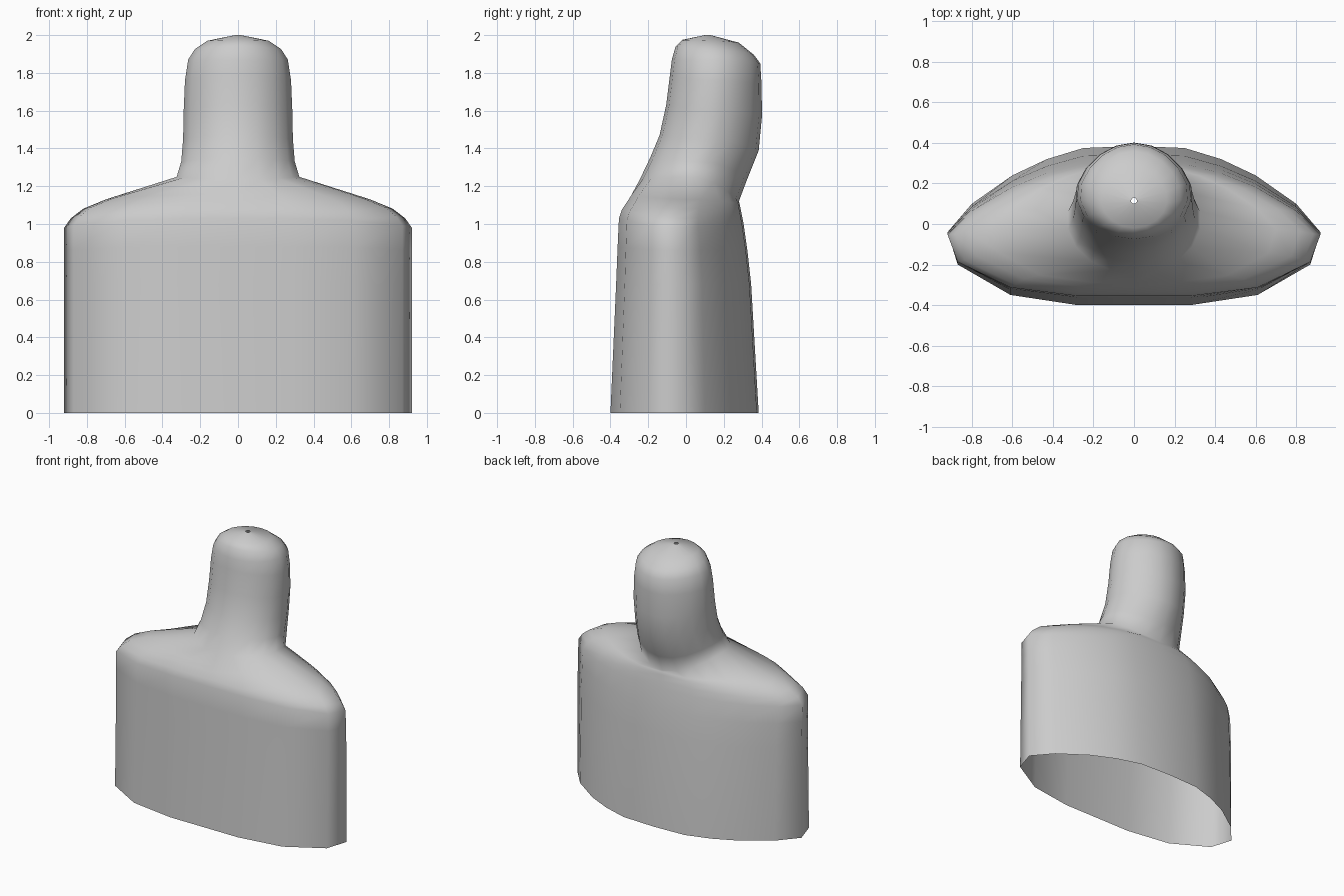
import bpy, bmesh, math

# Half outlines (front centre -> right side -> back centre), normalised to -1..1
torso = [(x / .92, (y + .0075) / .3925) for x, y in [
    (0, -.40), (.28, -.40), (.61, -.35), (.87, -.20), (.92, -.04),
    (.80, .10), (.60, .24), (.43, .32), (.25, .375), (0, .385)]]
neck = [(math.sin(math.radians(20 * i)), -math.cos(math.radians(20 * i)))
        for i in range(10)]
# Head: back slightly pointed
head = [(x * (1 - .12 * max(0, y)), y) for x, y in neck]

# Rings: outline, half width, front y, back y, z at front / side / back
rings = [
    (torso, .92, -.40, .385, 0, 0, 0),
    (torso, .92, -.37, .345, .68, .68, .68),
    (torso, .92, -.362, .325, .88, .86, .86),
    (torso, .92, -.355, .305, 1.03, .98, 1.00),
    (torso, .885, -.34, .295, 1.075, 1.03, 1.05),
    (torso, .82, -.31, .287, 1.12, 1.08, 1.09),
    (torso, .70, -.288, .283, 1.155, 1.13, 1.11),
    (neck, .33, -.245, .28, 1.235, 1.25, 1.12),
    (neck, .305, -.19, .325, 1.35, 1.33, 1.24),
    (head, .295, -.14, .385, 1.47, 1.45, 1.39),
    (head, .292, -.105, .402, 1.63, 1.60, 1.57),
    (head, .285, -.085, .40, 1.79, 1.76, 1.74),
    (head, .268, -.075, .393, 1.87, 1.87, 1.85),
    (head, .232, -.055, .36, 1.94, 1.925, 1.895),
    (head, .165, -.02, .28, 1.975, 1.97, 1.96),
    (head, .015, .10, .13, 2, 2, 2),
]

bm = bmesh.new()


def make_ring(outline, w, yf, yb, zf, zs, zb):
    full = outline + [(-x, y) for x, y in outline[-2:0:-1]]
    verts = []
    for x, v in full:
        z = zs + ((zf if v < 0 else zb) - zs) * v * v
        verts.append(bm.verts.new((x * w, (yf + yb) / 2 + v * (yb - yf) / 2, z)))
    return verts


# Skin the rings into one open shell
loops = [make_ring(*r) for r in rings]
for a, b in zip(loops, loops[1:]):
    for i in range(len(a)):
        j = (i + 1) % len(a)
        bm.faces.new((a[i], a[j], b[j], b[i]))
for f in bm.faces:
    f.smooth = True

mesh = bpy.data.meshes.new("bust")
bm.to_mesh(mesh)
bm.free()
bust = bpy.data.objects.new("bust", mesh)
bpy.context.collection.objects.link(bust)
